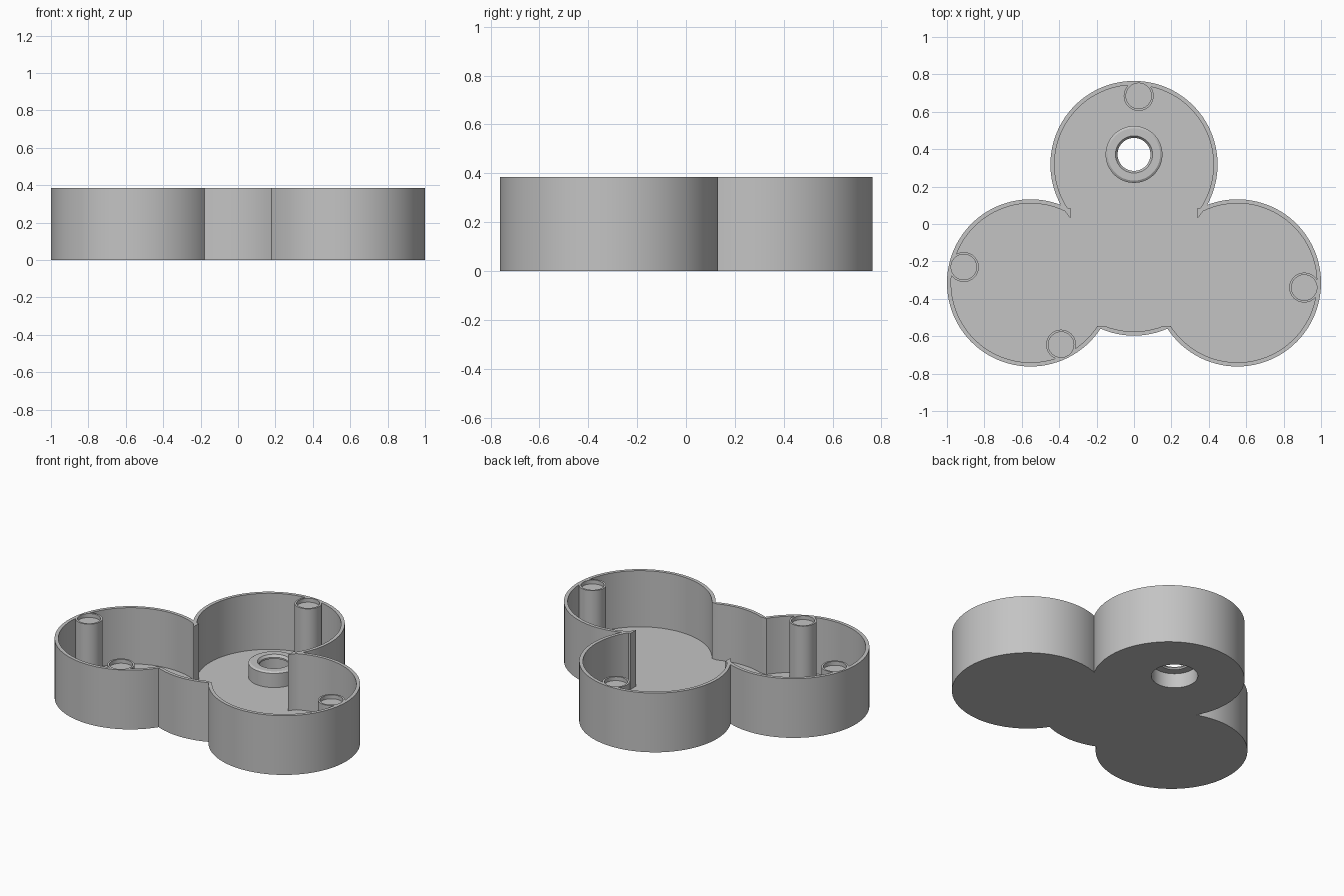
import bpy
import bmesh
from math import atan2, cos, sin, sqrt, pi, radians, tau
from mathutils import Vector

if "Cube" in bpy.data.objects:
    bpy.data.objects.remove(bpy.data.objects["Cube"])

HEIGHT, FLOOR = 0.385, 0.02
OUTER, INNER = 0.447, 0.425
BACK, SIDE, MID = Vector((0, 0.318)), Vector((0.553, -0.315)), Vector((0, -0.15))
POSTS = [(0.025, 0.685), (-0.91, -0.23), (-0.39, -0.645), (0.91, -0.34)]
BOSS = (0, 0.372)


def arc(centre, r, start, end):
    """Counter-clockwise arc from start to end, both included."""
    a = atan2(start[1] - centre[1], start[0] - centre[0])
    sweep = (atan2(end[1] - centre[1], end[0] - centre[0]) - a) % tau
    n = max(4, int(sweep / tau * 96))
    return [(centre[0] + r * cos(a + sweep * i / n),
             centre[1] + r * sin(a + sweep * i / n)) for i in range(n + 1)]


def crossing(c1, c2, r, sign):
    """Point where two circles of equal radius meet."""
    half = (c2 - c1) / 2
    side = Vector((-half.y, half.x)).normalized()
    return c1 + half + side * sign * sqrt(r * r - half.length_squared)


def flip(points):
    return [(-x, y) for x, y in reversed(points)]


def circle(centre, r, n=48):
    return [(centre[0] + r * cos(tau * i / n),
             centre[1] + r * sin(tau * i / n)) for i in range(n)]


def loft(bm, layers):
    """Closed solid through (outline, z) layers."""
    rings = [[bm.verts.new((x, y, z)) for x, y in pts] for pts, z in layers]
    for low, high in zip(rings, rings[1:]):
        for i in range(len(low)):
            j = (i + 1) % len(low)
            bm.faces.new((low[i], low[j], high[j], high[i]))
    bm.faces.new(rings[0][::-1])
    bm.faces.new(rings[-1])


def make(name, solids):
    bm = bmesh.new()
    for layers in solids:
        loft(bm, layers)
    bmesh.ops.remove_doubles(bm, verts=bm.verts, dist=0.00001)
    bmesh.ops.recalc_face_normals(bm, faces=bm.faces)
    mesh = bpy.data.meshes.new(name)
    bm.to_mesh(mesh)
    bm.free()
    ob = bpy.data.objects.new(name, mesh)
    bpy.context.collection.objects.link(ob)
    return ob


def subtract(target, cutter):
    """Cut, bake the result and drop the cutter."""
    mod = target.modifiers.new("cut", 'BOOLEAN')
    mod.operation, mod.solver, mod.object = 'DIFFERENCE', 'EXACT', cutter
    bpy.context.view_layer.update()
    graph = bpy.context.evaluated_depsgraph_get()
    mesh = bpy.data.meshes.new_from_object(target.evaluated_get(graph))
    target.modifiers.clear()
    target.data = mesh
    bpy.data.objects.remove(cutter)


# Outer outline: three lobes and a shallow front bulge
neck = crossing(BACK, SIDE, OUTER, 1)
front = crossing(MID, SIDE, OUTER, -1)
right_lobe = arc(SIDE, OUTER, front, neck)[:-1]
back_lobe = arc(BACK, OUTER, neck, (-neck.x, neck.y))
left_lobe = flip(right_lobe)[:-1]
bulge = arc(MID, OUTER, (-front.x, front.y), front)[:-1]
outline = right_lobe + back_lobe + left_lobe + bulge

# Cavity outline, with square-cut fins left standing at the necks
step_y, fin_x = -0.545, 0.34
step = (SIDE.x - sqrt(INNER ** 2 - (step_y - SIDE.y) ** 2), step_y)
fin_low = (0.37, SIDE.y + sqrt(INNER ** 2 - (0.37 - SIDE.x) ** 2))
fin_high = (sqrt(INNER ** 2 - (0.085 - BACK.y) ** 2), 0.085)
mid_x = sqrt(INNER ** 2 - (step_y - MID.y) ** 2)
half = arc(SIDE, INNER, step, fin_low) + [(fin_x, 0.03), (fin_x, 0.085)]
cavity_outline = (half + arc(BACK, INNER, fin_high, (-fin_high[0], fin_high[1]))
                  + flip(half) + arc(MID, INNER, (-mid_x, step_y), (mid_x, step_y)))

tray = make("tray_with_posts_and_boss", [[(outline, 0), (outline, HEIGHT)]])

# Hollow space, leaving the posts and the bearing boss in place
hollow = make("hollow", [[(cavity_outline, FLOOR), (cavity_outline, 0.5)]])
keep = [[(circle(p, 0.08), -0.1), (circle(p, 0.08), 0.6)] for p in POSTS]
keep.append([(circle(BOSS, r, 64), z) for r, z in
             ((0.152, -0.1), (0.152, 0.112), (0.14, 0.12))])
subtract(hollow, make("keep", keep))
subtract(tray, hollow)

# Shallow pockets in the posts, and the stepped bore through the boss
holes = [[(circle(p, 0.068), HEIGHT - 0.025), (circle(p, 0.068), 0.5)] for p in POSTS]
holes.append([(circle(BOSS, r, 64), z) for r, z in
              ((0.137, -0.1), (0.137, 0.095), (0.088, 0.095),
               (0.088, 0.105), (0.1, 0.121), (0.1, 0.2))])
subtract(tray, make("holes", holes))

# Plain grey plastic
grey = bpy.data.materials.new("grey plastic")
grey.use_nodes = True
colour = (0.55, 0.55, 0.55, 1)
grey.diffuse_color = colour
grey.node_tree.nodes["Principled BSDF"].inputs["Base Color"].default_value = colour
tray.data.materials.clear()
tray.data.materials.append(grey)

bpy.ops.object.select_all(action='DESELECT')
tray.select_set(True)
bpy.context.view_layer.objects.active = tray
bpy.ops.object.shade_smooth_by_angle(angle=radians(30))
